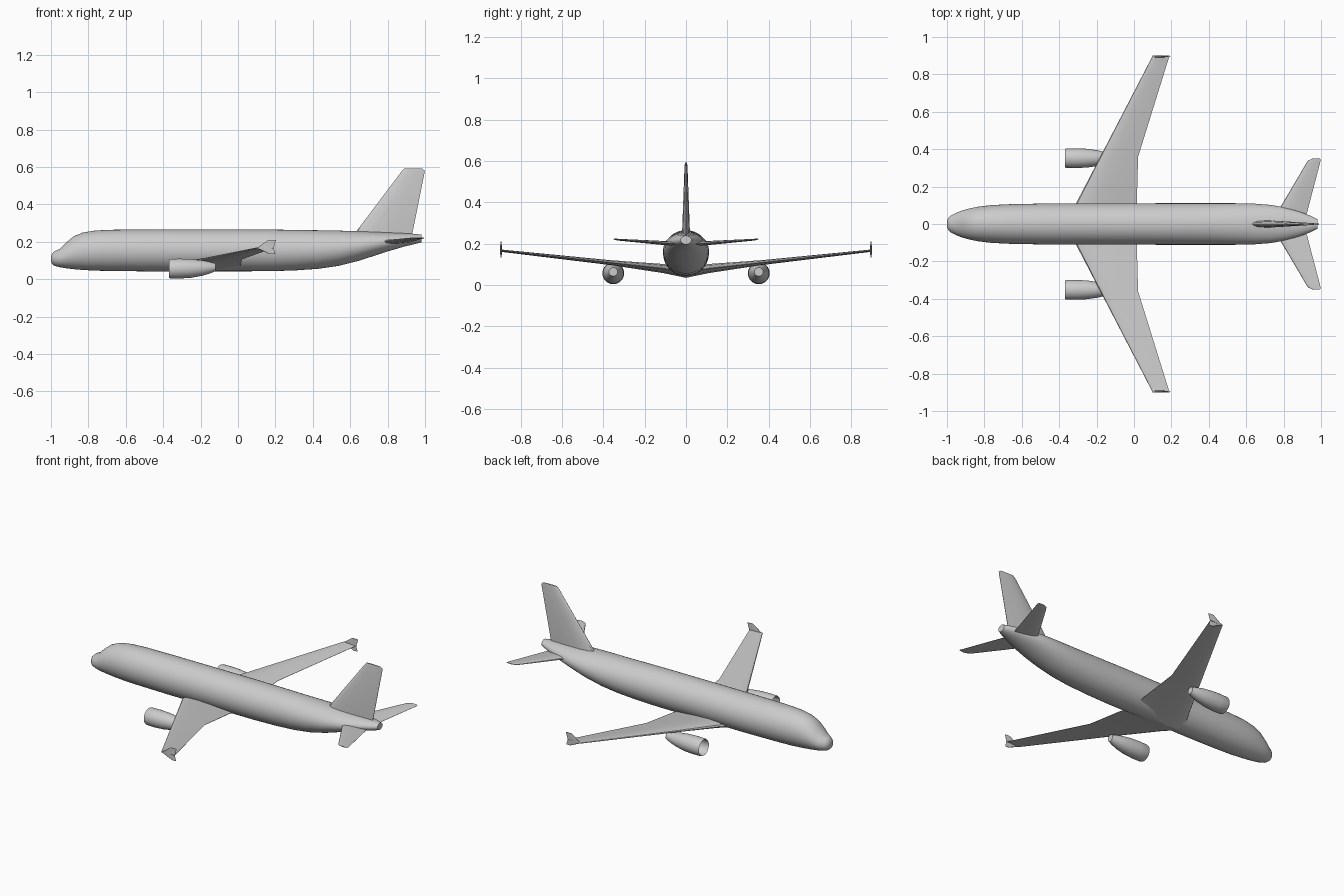
import bpy, bmesh, math
from mathutils import Vector

cube = bpy.data.objects.get("Cube")
if cube:
    bpy.data.objects.remove(cube)

grey = bpy.data.materials.new("light grey")
grey.use_nodes = True
grey.diffuse_color = (0.6, 0.6, 0.6, 1)
grey.node_tree.nodes["Principled BSDF"].inputs["Base Color"].default_value = (0.6, 0.6, 0.6, 1)


def loft(name, rings, mirror=False, angle=35):
    """Skin a list of equal-length point rings and cap both ends."""
    bm = bmesh.new()
    loops = [[bm.verts.new(p) for p in ring] for ring in rings]
    n = len(loops[0])
    for a, b in zip(loops, loops[1:]):
        for i in range(n):
            j = (i + 1) % n
            bm.faces.new((a[i], a[j], b[j], b[i]))
    bm.faces.new(loops[0][::-1])
    bm.faces.new(loops[-1])
    bmesh.ops.recalc_face_normals(bm, faces=bm.faces)
    mesh = bpy.data.meshes.new(name)
    bm.to_mesh(mesh)
    bm.free()
    mesh.materials.append(grey)
    obj = bpy.data.objects.new(name, mesh)
    bpy.context.collection.objects.link(obj)
    bpy.ops.object.select_all(action="DESELECT")
    obj.select_set(True)
    bpy.context.view_layer.objects.active = obj
    bpy.ops.object.shade_smooth_by_angle(angle=math.radians(angle))
    if mirror:
        mod = obj.modifiers.new("other side", "MIRROR")
        mod.use_axis = (False, True, False)
    return obj


def ellipse(x, y, z, ry, rz, n=40):
    turns = [2 * math.pi * i / n for i in range(n)]
    return [(x, y + ry * math.cos(t), z + rz * math.sin(t)) for t in turns]


# Airfoil outline: fraction of chord, fraction of half thickness
FOIL = [(0, 0), (0.02, 0.4), (0.1, 0.8), (0.3, 1), (0.6, 0.72), (1, 0.06)]
FOIL += [(u, -v) for u, v in FOIL[:0:-1]]


def foil(lead, trail, thick, across):
    """Airfoil ring between two edge points, thickened along a direction."""
    a, b, d = Vector(lead), Vector(trail), Vector(across)
    return [a.lerp(b, u) + d * (v * thick / 2) for u, v in FOIL]


# Fuselage stations: x, bottom, top, half width
stations = [
    (-1, 0.098, 0.118, 0.012), (-0.995, 0.082, 0.136, 0.03), (-0.98, 0.071, 0.15, 0.045),
    (-0.95, 0.064, 0.164, 0.06), (-0.92, 0.059, 0.195, 0.072), (-0.88, 0.054, 0.229, 0.083),
    (-0.83, 0.05, 0.25, 0.093), (-0.76, 0.046, 0.261, 0.101), (-0.66, 0.044, 0.265, 0.106),
    (-0.45, 0.042, 0.266, 0.11), (0.15, 0.043, 0.266, 0.111), (0.3, 0.047, 0.264, 0.111),
    (0.43, 0.056, 0.262, 0.111), (0.54, 0.072, 0.26, 0.111), (0.64, 0.097, 0.257, 0.109),
    (0.73, 0.126, 0.254, 0.102), (0.81, 0.152, 0.25, 0.088), (0.89, 0.175, 0.246, 0.064),
    (0.94, 0.187, 0.243, 0.046), (0.98, 0.197, 0.239, 0.026),
]
loft("fuselage", [ellipse(x, 0, (lo + hi) / 2, w, (hi - lo) / 2) for x, lo, hi, w in stations])

# Main wings: span, leading x, trailing x, height, thickness
UP, SIDE = (0, 0, 1), (0, 1, 0)
wing = [(0, -0.367, 0.012, 0.061, 0.052), (0.11, -0.31, 0.015, 0.08, 0.044),
        (0.36, -0.18, 0.022, 0.108, 0.024), (0.9, 0.1, 0.19, 0.167, 0.011)]
loft("wings", [foil((l, y, z), (t, y, z), th, UP) for y, l, t, z, th in wing], mirror=True)

# Wingtip fences: height, leading x, trailing x, thickness
fence = [(0.134, 0.17, 0.2, 0.004), (0.166, 0.1, 0.19, 0.012), (0.21, 0.162, 0.203, 0.004)]
loft("wingtip_fences", [foil((l, 0.895, z), (t, 0.895, z), th, SIDE) for z, l, t, th in fence],
     mirror=True)

# Horizontal stabilisers, rounded off at the tip
stab = [(0, 0.725, 0.905, 0.195, 0.024), (0.06, 0.765, 0.925, 0.2, 0.022),
        (0.32, 0.918, 0.993, 0.219, 0.009), (0.34, 0.932, 0.998, 0.221, 0.007),
        (0.35, 0.955, 0.995, 0.222, 0.004)]
loft("stabilisers", [foil((l, y, z), (t, y, z), th, UP) for y, l, t, z, th in stab], mirror=True)

# Vertical fin
fin = [(0.22, 0.605, 0.927, 0.04), (0.255, 0.632, 0.934, 0.038),
       (0.58, 0.877, 0.999, 0.014), (0.592, 0.89, 0.985, 0.009)]
loft("tail_fin", [foil((l, 0, z), (t, 0, z), th, SIDE) for z, l, t, th in fin])

# Engines: hollow intake running forward, then the outer cowl back to the nozzle
cowl = [(-0.22, 0.035, 0.058), (-0.3, 0.043, 0.057), (-0.362, 0.046, 0.057), (-0.37, 0.049, 0.057),
        (-0.362, 0.052, 0.057), (-0.31, 0.053, 0.057), (-0.25, 0.05, 0.058),
        (-0.19, 0.041, 0.06), (-0.15, 0.031, 0.062), (-0.12, 0.021, 0.064)]
loft("engines", [ellipse(x, 0.352, z, r, r, 32) for x, r, z in cowl], mirror=True, angle=50)
